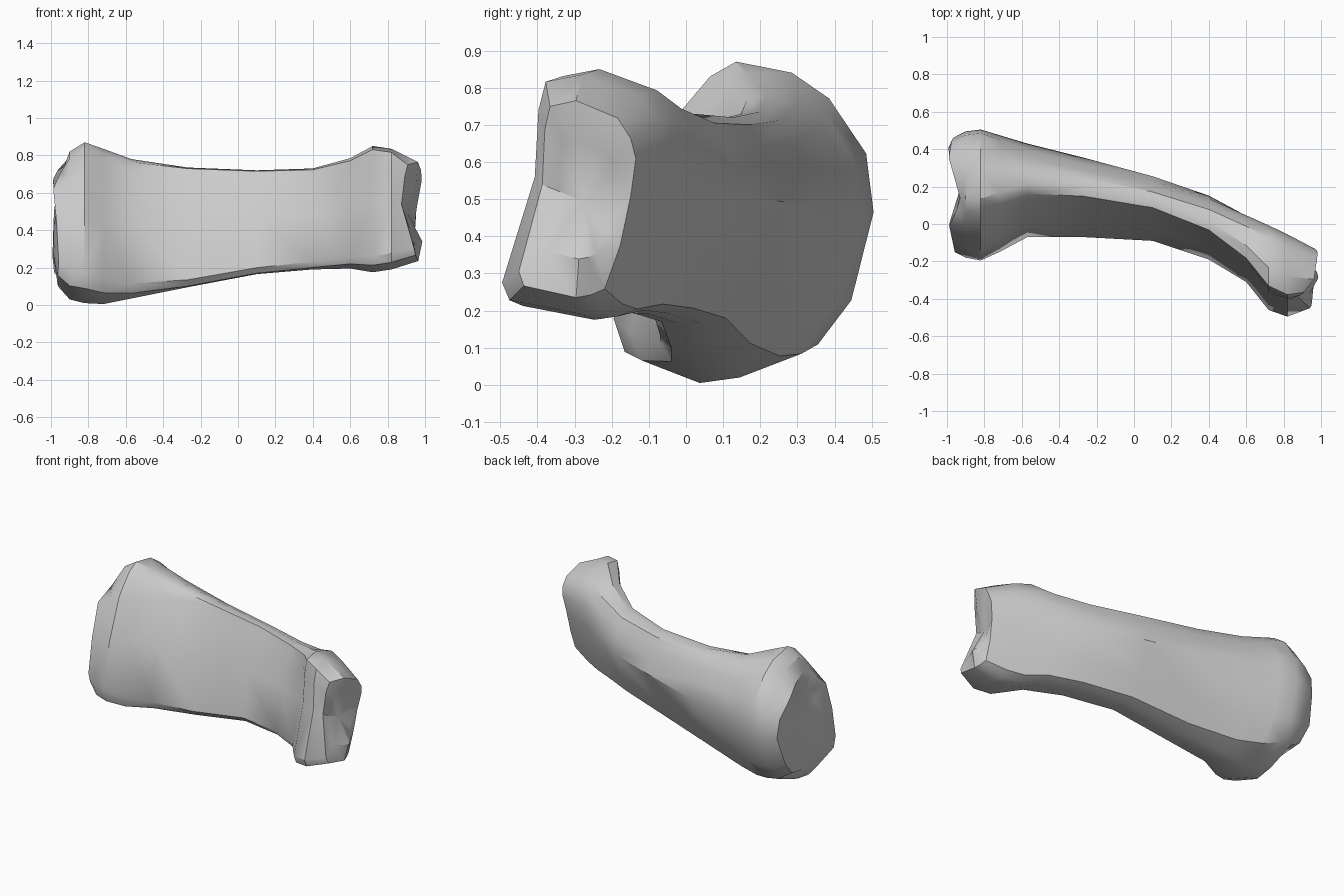
import bpy, bmesh, math
from mathutils import Vector

cube = bpy.data.objects.get("Cube")
if cube:
    bpy.data.objects.remove(cube, do_unlink=True)

# Bounds along the bone: x, front y, back y, bottom z, top z
BOUNDS = [
    (-.97, -.15, .46, .1, .74), (-.9, -.18, .495, .03, .82),
    (-.82, -.195, .505, .01, .87), (-.72, -.15, .475, .005, .835),
    (-.57, -.07, .43, .035, .78), (-.27, -.07, .355, .095, .735),
    (.1, -.09, .255, .165, .72), (.4, -.19, .155, .19, .73),
    (.6, -.31, .055, .195, .785), (.72, -.46, -.005, .175, .85),
    (.82, -.495, -.055, .19, .835), (.98, -.45, -.135, .235, .765),
]

# Cross-sections (y, z), starting at the low front and running under the bone
BASE = [(-.2, .17), (-.17, .08), (.03, 0), (.15, .02), (.35, .1), (.44, .22), (.5, .46),
        (.48, .62), (.38, .77), (.28, .84), (.13, .87), (.06, .83), (-.04, .71), (-.14, .45)]
SHAFT = [(-.07, .2), (-.045, .17), (0, .165), (.06, .165), (.13, .18), (.19, .3), (.28, .5),
         (.255, .59), (.225, .655), (.195, .71), (.15, .73), (.11, .725), (.1, .7), (-.015, .48)]
HEAD = [(-.5, .26), (-.48, .21), (-.28, .17), (-.22, .18), (-.17, .2), (-.11, .35), (-.07, .52),
        (-.05, .65), (-.07, .72), (-.12, .79), (-.28, .85), (-.38, .83), (-.4, .75), (-.41, .56)]

# Relief of the joint faces: a socket, and two knuckles with a groove between
SOCKET_BY_Y = [(-.19, -.95), (0, -.99), (.12, -.925), (.39, -1), (.5, -.95)]
KNUCKLE_FRONT = [(.22, .96), (.35, .93), (.52, .87), (.75, .88)]
KNUCKLE_MIDDLE = [(.2, .95), (.32, 1), (.52, .89), (.66, .96), (.75, .975)]
KNUCKLE_BACK = [(.2, .87), (.3, .93), (.52, .955), (.68, .985), (.75, .98)]


def interpolate(value, keys):
    """Piecewise linear lookup in a list of (position, result)."""
    if value <= keys[0][0]:
        return keys[0][1]
    for (a, fa), (b, fb) in zip(keys, keys[1:]):
        if value <= b:
            return fa + (fb - fa) * (value - a) / (b - a)
    return keys[-1][1]


def normalise(points):
    """Scale a section to the unit square."""
    ys, zs = zip(*points)
    return [Vector(((y - min(ys)) / (max(ys) - min(ys)),
                    (z - min(zs)) / (max(zs) - min(zs)))) for y, z in points]


base, shaft, head = map(normalise, (BASE, SHAFT, HEAD))


def section(x, front, back, bottom, top):
    """Blend base, shaft and head sections and fit them to the bounds."""
    to_base = interpolate(x, [(-.8, 1), (-.45, 0)])
    to_head = interpolate(x, [(.3, 0), (.75, 1)])
    ring = []
    for b, s, h in zip(base, shaft, head):
        p = s.lerp(b, to_base).lerp(h, to_head)
        ring.append(Vector((x, front + p.x * (back - front),
                            bottom + p.y * (top - bottom))))
    return ring


def relief(p):
    """Move a point onto the joint face at its end of the bone."""
    if p.x < 0:
        x = interpolate(p.y, SOCKET_BY_Y)
    else:
        curves = (-.4, KNUCKLE_FRONT), (-.28, KNUCKLE_MIDDLE), (-.15, KNUCKLE_BACK)
        x = interpolate(p.y, [(y, interpolate(p.z, curve)) for y, curve in curves])
    return Vector((x, p.y, p.z))


def joint_rings(ring):
    """Rim, inner ring and middle of a joint face."""
    centre = sum(ring, Vector()) / len(ring)
    return [[relief(p.lerp(centre, t)) for p in ring] for t in (0, .4)], relief(centre)


# Loft the shaft and close both ends with shaped joint faces
rings = [section(*row) for row in BOUNDS]
(rim_a, inner_a), middle_a = joint_rings(rings[0])
(rim_b, inner_b), middle_b = joint_rings(rings[-1])
rings = [inner_a, rim_a] + rings[1:-1] + [rim_b, inner_b]

bm = bmesh.new()
loops = [[bm.verts.new(p) for p in ring] for ring in rings]
count = len(base)
for left, right in zip(loops, loops[1:]):
    for i in range(count):
        j = (i + 1) % count
        bm.faces.new((left[i], left[j], right[j], right[i]))
for loop, middle in ((loops[0], middle_a), (loops[-1], middle_b)):
    tip = bm.verts.new(middle)
    for i in range(count):
        bm.faces.new((loop[i], loop[(i + 1) % count], tip))
bmesh.ops.recalc_face_normals(bm, faces=bm.faces)
bmesh.ops.triangulate(bm, faces=bm.faces)

mesh = bpy.data.meshes.new("finger_bone")
bm.to_mesh(mesh)
bm.free()
bone = bpy.data.objects.new("finger_bone", mesh)
bpy.context.collection.objects.link(bone)

# Plain grey bone colour
grey = bpy.data.materials.new("bone_grey")
grey.use_nodes = True
colour = (.6, .6, .6, 1)
grey.diffuse_color = colour
grey.node_tree.nodes["Principled BSDF"].inputs["Base Color"].default_value = colour
mesh.materials.append(grey)

# Smooth surface with sharp ridges
bpy.ops.object.select_all(action='DESELECT')
bone.select_set(True)
bpy.context.view_layer.objects.active = bone
bpy.ops.object.shade_smooth_by_angle(angle=math.radians(35))
